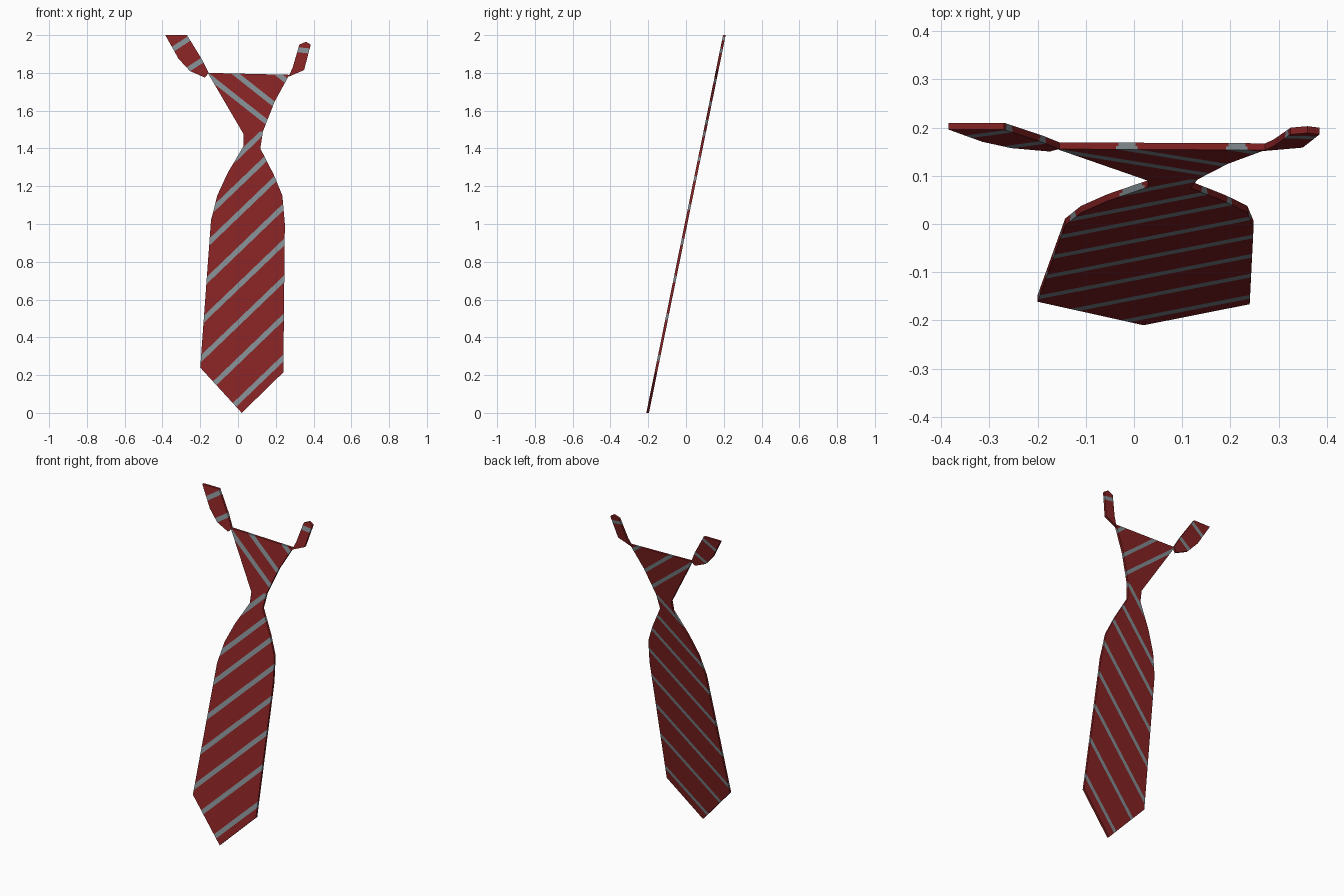
import bpy, bmesh
from mathutils import Vector

if "Cube" in bpy.data.objects:
    bpy.data.objects.remove(bpy.data.objects["Cube"])


def material(name, rgb):
    m = bpy.data.materials.new(name)
    m.diffuse_color = (*rgb, 1)
    m.use_nodes = True
    m.node_tree.nodes["Principled BSDF"].inputs["Base Color"].default_value = m.diffuse_color
    return m


RED = material("deep red", (0.235, 0.016, 0.017))
GREY = material("blue grey", (0.22, 0.26, 0.28))
LEAN = 0.203        # the whole tie leans back
HALF = 0.007        # half thickness


def cloth(name, outline, inset, slope, stripes):
    """Thin pillow-edged panel from a front outline, cut into diagonal stripes."""
    bm = bmesh.new()
    for side, width in ((-1, 0.027), (1, 0.021)):
        # one sheet with a sloping rim
        verts = [bm.verts.new((x, 0, z)) for x, z in outline]
        sheet = bm.faces.new(verts if side < 0 else verts[::-1])
        rim = bmesh.ops.inset_region(bm, faces=[sheet], thickness=inset,
                                     use_even_offset=True, use_boundary=True)["faces"]
        for v in sheet.verts:
            v.co.y = side * HALF
        # cut the stripe borders and colour the faces between them
        band = width * (1 + slope * slope) ** 0.5 / 2
        done = set(bm.faces) - set(rim) - {sheet}
        for z0 in stripes:
            for d in (-band, band):
                faces = [f for f in bm.faces if f.normal.length >= 0 and
                         (f.calc_center_median().y * side > 0)]
                geom = faces + list({e for f in faces for e in f.edges}) \
                    + list({v for f in faces for v in f.verts})
                bmesh.ops.bisect_plane(bm, geom=geom, dist=1e-6,
                                       plane_co=Vector((0, 0, z0 + d)),
                                       plane_no=Vector((-slope, 0, 1)).normalized())
        for f in bm.faces:
            c = f.calc_center_median()
            if c.y * side > 0:
                h = c.z - slope * c.x
                f.material_index = int(any(abs(h - z0) < band for z0 in stripes))
    bmesh.ops.remove_doubles(bm, verts=bm.verts, dist=1e-5)
    for v in bm.verts:
        v.co.y += LEAN * (v.co.z - 1)
    me = bpy.data.meshes.new(name)
    bm.to_mesh(me)
    bm.free()
    me.materials.append(RED)
    me.materials.append(GREY)
    ob = bpy.data.objects.new(name, me)
    bpy.context.collection.objects.link(ob)


# hanging blade with pointed tip, narrowing up to the neck
cloth("blade", [(0.02, 0.0), (0.24, 0.215), (0.248, 1.0), (0.235, 1.15),
                (0.19, 1.26), (0.118, 1.4), (0.132, 1.49), (0.03, 1.48),
                (0.028, 1.41), (-0.055, 1.27), (-0.11, 1.15), (-0.143, 1.02),
                (-0.2, 0.24)],
      0.024, 0.96, [0.06, 0.275, 0.475, 0.67, 0.86, 1.05, 1.205, 1.36])

# knot
cloth("knot", [(0.03, 1.475), (0.13, 1.485), (0.195, 1.65), (0.272, 1.79),
               (-0.16, 1.8)],
      0.02, -0.79, [1.66, 1.785, 1.96])

# collar bands either side
cloth("left_band", [(-0.175, 1.775), (-0.155, 1.8), (-0.19, 1.87),
                    (-0.27, 2.0), (-0.385, 2.0), (-0.315, 1.875), (-0.255, 1.81)],
      0.014, 0.65, [1.99, 2.15])
cloth("right_band", [(0.268, 1.78), (0.35, 1.815), (0.385, 1.95),
                     (0.36, 1.965), (0.325, 1.95), (0.29, 1.83)],
      0.012, -0.1, [1.954])
